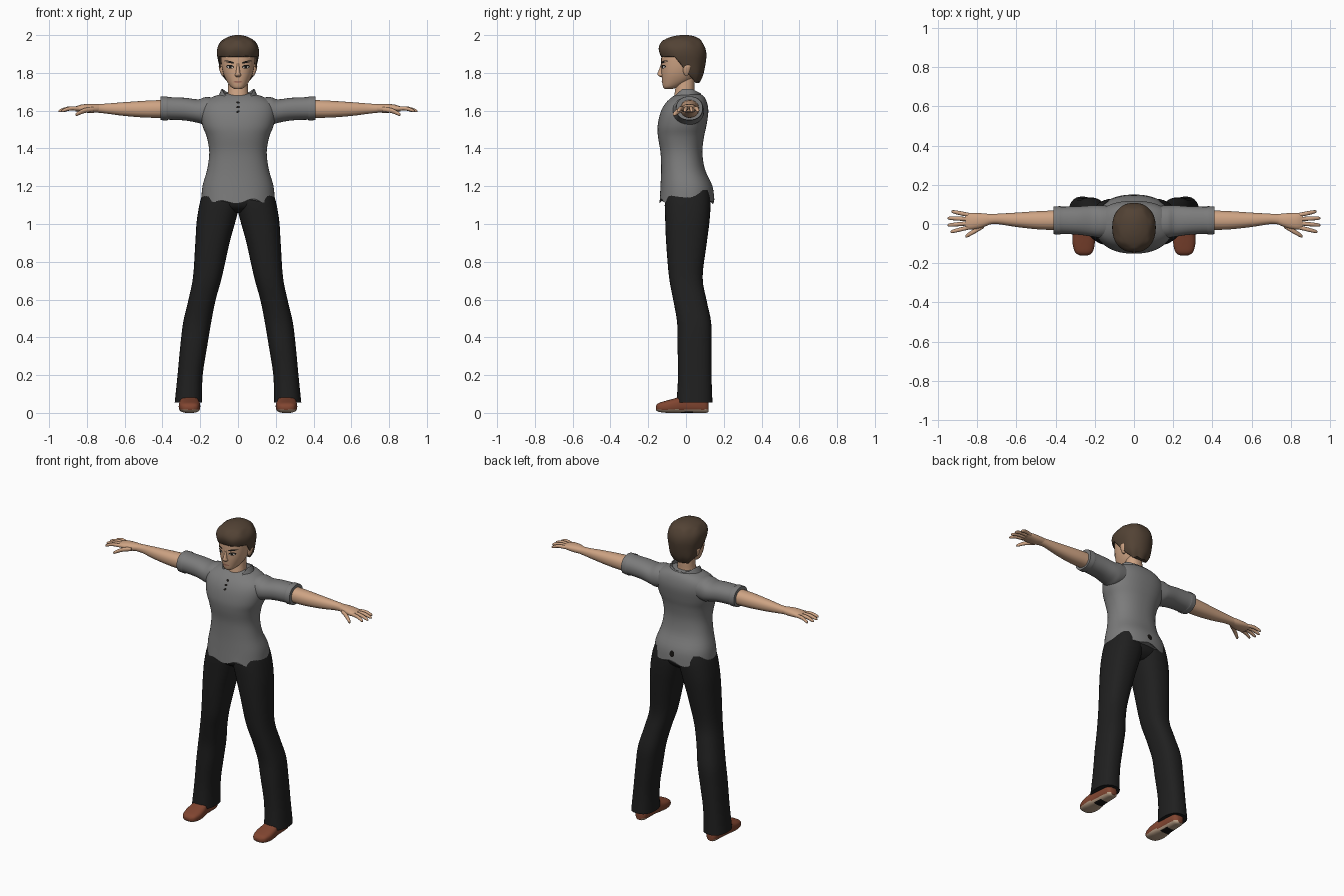
import bpy, bmesh, math
from mathutils import Vector
from mathutils.bvhtree import BVHTree

cube = bpy.data.objects.get("Cube")
if cube:
    bpy.data.objects.remove(cube)


def material(name, *rgb):
    m = bpy.data.materials.new(name)
    m.use_nodes = True
    m.diffuse_color = (*rgb, 1)
    m.node_tree.nodes["Principled BSDF"].inputs["Base Color"].default_value = (*rgb, 1)
    return m


SKIN = material("skin", .62, .37, .23)
HAIR = material("brown hair", .085, .055, .035)
SHIRT = material("grey cloth", .2, .2, .2)
PANTS = material("black cloth", .014, .014, .014)
LEATHER = material("brown leather", .22, .06, .03)
SOLE = material("tan sole", .5, .36, .25)
DARK = material("near black", .008, .007, .006)
WHITE = material("eye white", .6, .55, .5)
LIPS = material("lips", .42, .19, .13)


def finish(name, bm, mats, mirror=False, rule=None, thickness=0):
    """Turn a bmesh into a smooth shaded object."""
    mesh = bpy.data.meshes.new(name)
    bm.to_mesh(mesh)
    bm.free()
    for m in mats:
        mesh.materials.append(m)
    if rule:
        for p in mesh.polygons:
            p.material_index = rule(p.center)
    mesh.shade_smooth()
    mesh.set_sharp_from_angle(angle=math.radians(50))
    ob = bpy.data.objects.new(name, mesh)
    bpy.context.collection.objects.link(ob)
    if thickness:
        mod = ob.modifiers.new("thickness", 'SOLIDIFY')
        mod.thickness = thickness
    if mirror:
        mod = ob.modifiers.new("mirror", 'MIRROR')
        mod.use_mirror_merge = False
    return ob


def spline(rings, steps=4):
    """Smooth the ring table along its length."""
    for i in range(len(rings) - 1):
        p = [Vector(rings[min(max(i + k, 0), len(rings) - 1)]) for k in (-1, 0, 1, 2)]
        for s in range(steps):
            t = s / steps
            yield (p[1] + (p[2] - p[0]) * t / 2
                   + (p[0] - p[1] * 2.5 + p[2] * 2 - p[3] / 2) * t ** 2
                   + (p[1] * 3 - p[0] - p[2] * 3 + p[3]) * t ** 3 / 2)
    yield Vector(rings[-1])


def loft(name, axis, rings, mats, power=2.2, n=32, caps=True, warp=None, cut=None, **kw):
    """Skin rings given as (position, low a, high a, low b, high b)."""
    bm = bmesh.new()
    loops = []
    for t, a0, a1, b0, b1 in spline(rings):
        loop = []
        for k in range(n):
            ang = math.tau * k / n
            c, s = math.cos(ang), math.sin(ang)
            a = (a0 + a1) / 2 + (a1 - a0) / 2 * math.copysign(abs(c) ** (2 / power), c)
            b = (b0 + b1) / 2 + (b1 - b0) / 2 * math.copysign(abs(s) ** (2 / power), s)
            co = Vector({'x': (t, a, b), 'y': (a, t, b), 'z': (a, b, t)}[axis])
            if warp:
                warp(co, ang)
            loop.append(bm.verts.new(co))
        loops.append(loop)
    for low, high in zip(loops, loops[1:]):
        for k in range(n):
            j = (k + 1) % n
            bm.faces.new((low[k], low[j], high[j], high[k]))
    if caps:
        bm.faces.new(loops[0])
        bm.faces.new(loops[-1])
    bmesh.ops.recalc_face_normals(bm, faces=bm.faces)
    if cut:
        cut(bm)
    return finish(name, bm, mats, **kw)


def even(rows):
    """Rows of (height, half width, front, back) as symmetric rings."""
    return [(z, -w, w, y0, y1) for z, w, y0, y1 in rows]


def plate(name, target, x, z, rx, rz, mat, tilt=0, side=-1, lift=.002, mirror=False):
    """Thin painted oval laid on the front or back of a part."""
    me = target.data
    tree = BVHTree.FromPolygons([v.co for v in me.vertices], [p.vertices[:] for p in me.polygons])
    bm = bmesh.new()
    bmesh.ops.create_circle(bm, cap_ends=True, cap_tris=True, segments=16, radius=1)
    for v in bm.verts:
        u, w = v.co.x * rx, v.co.y * rz
        px = x + u * math.cos(tilt) - w * math.sin(tilt)
        pz = z + u * math.sin(tilt) + w * math.cos(tilt)
        hit = tree.ray_cast(Vector((px, side, pz)), Vector((0, -side, 0)))[0]
        v.co = (px, (hit.y if hit else 0) + side * lift, pz)
    bmesh.ops.recalc_face_normals(bm, faces=bm.faces)
    if sum(f.normal.y for f in bm.faces) * side < 0:
        bmesh.ops.reverse_faces(bm, faces=bm.faces)
    return finish(name, bm, [mat], mirror=mirror)


# Shirt body with a ragged hem
def ragged(co, ang):
    if co.z < 1.17:
        co.z += (.008 * math.sin(9 * ang) + .006 * math.sin(5 * ang + 1)) * (1.17 - co.z) / .05


shirt = loft("shirt_body", 'z', even([
    (1.12, .195, -.14, .15), (1.2, .188, -.135, .14), (1.29, .163, -.132, .1),
    (1.38, .152, -.135, .087), (1.46, .165, -.148, .095), (1.52, .188, -.15, .108),
    (1.59, .2, -.135, .118), (1.64, .185, -.108, .112), (1.675, .13, -.07, .095),
    (1.69, .07, -.04, .07)]), [SHIRT], power=2.3, n=72, warp=ragged)


# Collar, lower at the throat
def dip(co, ang):
    co.z -= max(0, -co.y - .02) * .9 + max(0, co.y - .03) * .5


loft("collar", 'z', even([(1.66, .115, -.095, .09), (1.685, .1, -.088, .085),
                          (1.715, .088, -.08, .078)]),
     [SHIRT], caps=False, warp=dip, thickness=.006)

# Sleeves with a turned cuff
loft("sleeves", 'x', [
    (.1, -.07, .09, 1.54, 1.665), (.17, -.07, .095, 1.525, 1.672), (.21, -.065, .095, 1.535, 1.66),
    (.28, -.055, .09, 1.548, 1.668), (.37, -.05, .088, 1.552, 1.672),
    (.375, -.054, .091, 1.548, 1.676), (.41, -.052, .088, 1.55, 1.675)],
    [SHIRT], mirror=True)

# Arms, palms and fingers
loft("arms", 'x', [
    (.36, -.03, .07, 1.562, 1.658), (.48, -.028, .066, 1.563, 1.653), (.6, -.015, .058, 1.572, 1.645),
    (.7, .0, .052, 1.585, 1.637), (.75, -.005, .05, 1.59, 1.634)], [SKIN], mirror=True)
loft("palms", 'x', [
    (.73, .0, .05, 1.592, 1.634), (.78, -.02, .055, 1.588, 1.636), (.83, -.028, .056, 1.592, 1.632),
    (.86, -.024, .052, 1.597, 1.622)], [SKIN], mirror=True)


def digit(name, start, end, r):
    rings = []
    for f, k in ((0, 1), (.5, 1), (.9, .8), (1, .3)):
        p = Vector(start).lerp(Vector(end), f)
        p.z += .008 * math.sin(f * math.pi)
        rings.append((p.x, p.y - r * k, p.y + r * k, p.z - r * k, p.z + r * k))
    loft(name, 'x', rings, [SKIN], n=12, mirror=True)


for i, (tip_x, tip_y) in enumerate([(.935, -.04), (.95, -.006), (.95, .03), (.93, .064)]):
    digit(f"finger_{i}", (.84, -.017 + i * .021, 1.611), (tip_x, tip_y, 1.597), .0105)
digit("thumb", (.765, -.008, 1.607), (.86, -.064, 1.578), .013)

# Trousers: hips and two flared legs
loft("trouser_hips", 'z', even([(1.06, .06, -.06, .08), (1.09, .15, -.1, .115),
                                (1.14, .188, -.112, .13), (1.2, .17, -.11, .12)]), [PANTS])
loft("trouser_legs", 'z', [
    (.055, .19, .335, -.05, .14), (.2, .187, .32, -.042, .135), (.36, .162, .305, -.045, .135),
    (.48, .142, .29, -.047, .133), (.6, .118, .262, -.068, .108), (.72, .085, .238, -.09, .088),
    (.9, .045, .226, -.105, .11), (1.02, .012, .218, -.11, .125), (1.12, -.01, .2, -.112, .13),
    (1.18, .02, .18, -.1, .12)], [PANTS], power=2.4, mirror=True)


# Shoes with a pale sole and a dark arch
def shoe_colour(c):
    if c.z < .008 and -.03 < c.y < .035:
        return 2
    return 1 if c.z < .018 else 0


loft("shoes", 'y', [
    (-.16, .235, .275, .016, .036), (-.145, .212, .3, .006, .052), (-.1, .2, .313, .0, .066),
    (-.05, .203, .312, .0, .08), (0, .212, .305, .0, .1), (.07, .215, .3, .0, .1),
    (.105, .222, .293, .0, .08), (.12, .24, .28, .006, .05)],
    [LEATHER, SOLE, DARK], power=2.8, mirror=True, rule=shoe_colour)

# Neck and head
loft("neck", 'z', even([(1.62, .07, -.07, .06), (1.68, .056, -.062, .045),
                        (1.73, .052, -.055, .045), (1.8, .05, -.05, .045)]), [SKIN])
head = loft("head", 'z', even([
    (1.716, .022, -.115, -.07), (1.728, .04, -.122, -.03), (1.76, .062, -.127, .03),
    (1.8, .079, -.13, .06), (1.85, .089, -.131, .08), (1.9, .09, -.128, .085),
    (1.95, .07, -.1, .07), (1.975, .03, -.05, .03)]), [SKIN])
loft("nose", 'z', even([(1.778, .008, -.135, -.11), (1.787, .017, -.148, -.11),
                        (1.8, .012, -.15, -.11), (1.83, .008, -.138, -.11),
                        (1.86, .006, -.13, -.11)]), [SKIN], n=16)
loft("ears", 'z', [(1.785, .075, .085, -.005, .01), (1.805, .07, .095, -.015, .02),
                   (1.835, .07, .102, -.015, .028), (1.85, .08, .092, 0, .02)],
     [SKIN], n=16, mirror=True)


# Short hair trimmed around the face
def trim(bm):
    brow = Vector((0, -.06, 1.885))
    slope = Vector((0, .125, .1))
    up = Vector((0, 0, 1))
    for normal in (up, slope):
        bmesh.ops.bisect_plane(bm, geom=bm.verts[:] + bm.edges[:] + bm.faces[:],
                               plane_co=brow, plane_no=normal)
    face = [f for f in bm.faces
            if all((f.calc_center_median() - brow).dot(d) < 0 for d in (up, slope))]
    bmesh.ops.delete(bm, geom=face, context='FACES')


def locks(co, ang):
    co.z += .004 * math.sin(7 * ang) * (co.z < 1.97)


loft("hair", 'z', even([
    (1.75, .06, -.02, .07), (1.79, .085, -.05, .09), (1.85, .102, -.11, .103),
    (1.9, .111, -.14, .108), (1.94, .106, -.142, .1), (1.975, .08, -.115, .078),
    (1.993, .045, -.07, .045), (2, .015, -.03, .01)]),
    [HAIR], n=48, warp=locks, cut=trim, thickness=.006)

# Painted face
plate("eyelids", head, .042, 1.833, .021, .01, DARK, .1, mirror=True)
plate("eye_whites", head, .042, 1.831, .016, .006, WHITE, .1, lift=.003, mirror=True)
plate("irises", head, .041, 1.831, .007, .007, DARK, lift=.004, mirror=True)
plate("eyebrows", head, .046, 1.858, .027, .0055, DARK, .2, mirror=True)
plate("mouth", head, 0, 1.752, .024, .006, LIPS)

# Shirt lacing and the mark at the back hem
for i in range(3):
    plate(f"lace_{i}", shirt, 0, 1.595 + i * .024, .01, .006, DARK, .5 - i * .4)
plate("back_mark", shirt, 0, 1.175, .017, .02, DARK, side=1)
